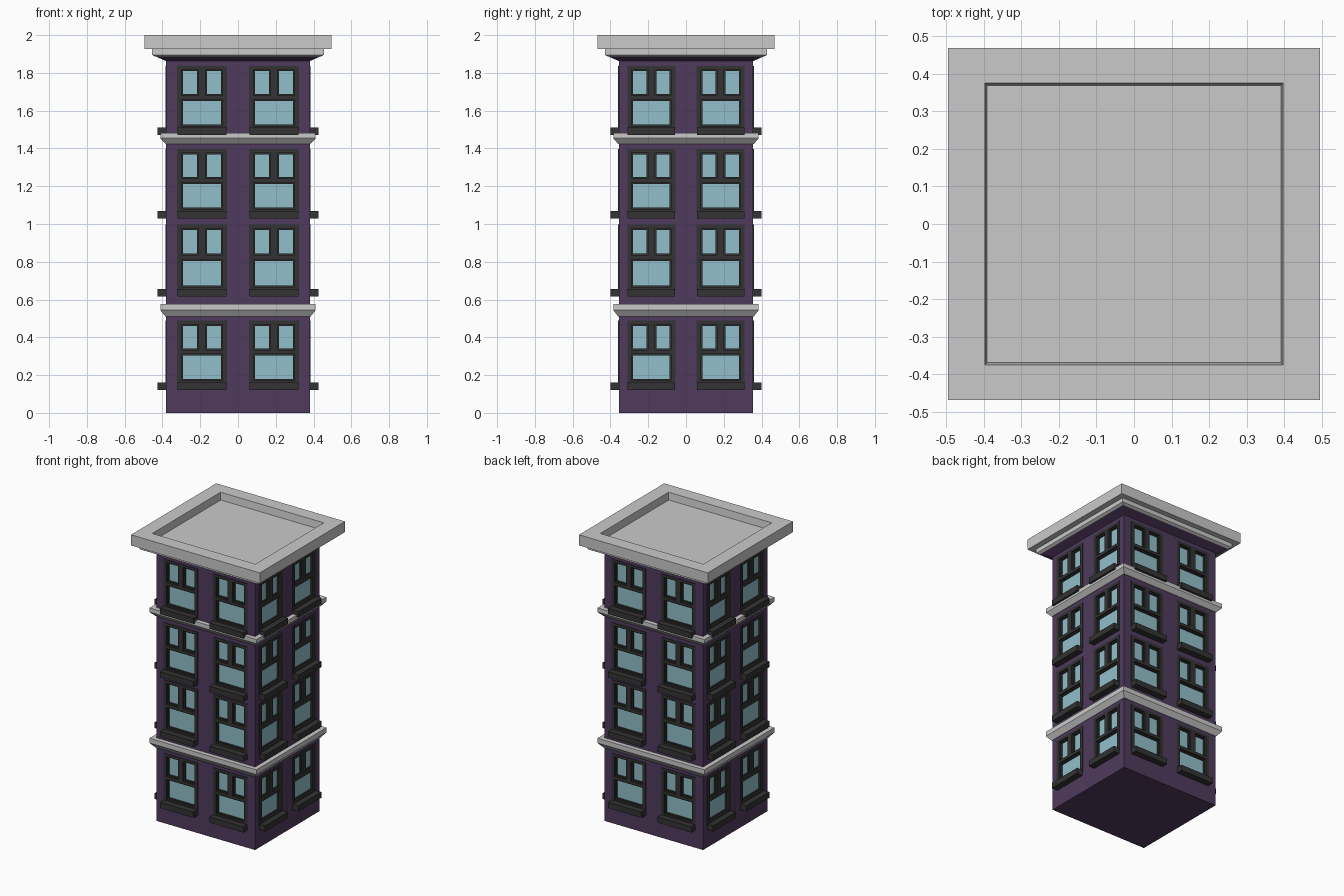
import bpy, bmesh, math
from mathutils import Matrix, Vector

if "Cube" in bpy.data.objects:
    bpy.data.objects.remove(bpy.data.objects["Cube"])


def material(name, rgb):
    m = bpy.data.materials.new(name)
    m.diffuse_color = (*rgb, 1)
    m.use_nodes = True
    m.node_tree.nodes["Principled BSDF"].inputs["Base Color"].default_value = m.diffuse_color
    return m


PURPLE = material("purple wall", (0.080, 0.043, 0.108))
GREY = material("light grey trim", (0.59, 0.59, 0.59))
DARK = material("dark frame", (0.033, 0.033, 0.033))
GLASS = material("blue glass", (0.29, 0.52, 0.59))


def finish(name, bm, mat):
    bmesh.ops.recalc_face_normals(bm, faces=bm.faces)
    me = bpy.data.meshes.new(name)
    bm.to_mesh(me)
    bm.free()
    if mat:
        me.materials.append(mat)
    ob = bpy.data.objects.new(name, me)
    bpy.context.collection.objects.link(ob)
    return ob


def loft(name, rings, mat):
    """Capped stack of rectangular rings (half x, half y, z)."""
    bm = bmesh.new()
    loops = [[bm.verts.new((sx * x, sy * y, z))
              for sx, sy in ((-1, -1), (1, -1), (1, 1), (-1, 1))]
             for x, y, z in rings]
    for a, b in zip(loops, loops[1:]):
        for i in range(4):
            j = (i + 1) % 4
            bm.faces.new((a[i], a[j], b[j], b[i]))
    bm.faces.new(loops[0][::-1])
    bm.faces.new(loops[-1])
    return finish(name, bm, mat)


BX, BY = 0.38, 0.355

# walls with flared top, string courses, cornice with sunken roof
body = loft("walls", [(BX, BY, 0), (BX, BY, 1.862), (0.44, 0.415, 1.889)], PURPLE)


def band(name, z0, z1, z2):
    loft(name, [(BX + .004, BY + .004, z0), (0.408, 0.382, z1),
                (0.411, 0.385, z1 + .004), (0.411, 0.385, z2)], GREY)


loft("cornice", [(0.44, 0.415, 1.887), (0.455, 0.43, 1.896), (0.455, 0.43, 1.926),
                 (0.495, 0.468, 1.926), (0.495, 0.468, 2.0), (0.397, 0.375, 2.0),
                 (0.391, 0.369, 1.95)], GREY)

# window parts are gathered as boxes in wall coordinates (across, height, outward)
frames, panes, sills, cuts = (bmesh.new() for _ in range(4))


def box(bm, place, u, z, d):
    size = Vector((u[1] - u[0], d[1] - d[0], z[1] - z[0]))
    mid = Vector(((u[0] + u[1]) / 2, -(d[0] + d[1]) / 2, (z[0] + z[1]) / 2))
    bmesh.ops.create_cube(bm, size=1, matrix=place @ Matrix.Translation(mid)
                          @ Matrix.Diagonal((*size, 1)))


def window(place, w, h):
    """One sash window; w and h scale its width and height."""
    def bars(grow, half, low, top, d):
        # frame bars around one wide pane and two small panes
        side, mull = .100 * w + grow, .027 * w - grow
        rails = [(low, .058 * h - grow), (.181 * h + grow, .218 * h - grow),
                 (.339 * h + grow, top)]
        for r in rails:
            box(frames, place, (-side, side), r, d)
        box(frames, place, (-mull, mull), (rails[1][1], rails[2][0]), d)
        for s in (-1, 1):
            box(frames, place, sorted((s * side, s * half)), (low, top), d)

    bars(.008, .132 * w, .03, .366 * h, (-.03, .004))
    bars(0, .125 * w, .035, .36 * h, (-.03, -.008))
    box(panes, place, (-.12 * w, .12 * w), (.04, .355 * h), (-.03, -.018))
    box(sills, place, (-.13 * w, .13 * w), (0, .04), (-.01, .045))
    box(cuts, place, (-.124 * w, .124 * w), (.036, .358 * h), (-.03, .03))


FLOORS = [(0.122, 1), (0.615, 1.045), (1.03, 1), (1.47, 1)]
for side in range(4):
    turn = Matrix.Rotation(side * math.pi / 2, 4, 'Z')
    dist, centre, w = ((BY, 0.1905, 1), (BX, 0.183, 0.965))[side % 2]
    for z, h in FLOORS:
        for s in (-1, 1):
            window(turn @ Matrix.Translation((s * centre, -dist, z)), w, h)

band("lower_band", 0.51, 0.54, 0.577)
band("upper_band", 1.424, 1.45, 1.483)
finish("window_frames", frames, DARK)
finish("window_panes", panes, GLASS)
finish("window_sills", sills, DARK)

# cut the window openings into the walls
cutter = finish("opening_cutter", cuts, PURPLE)
cutter.hide_render = True
mod = body.modifiers.new("openings", 'BOOLEAN')
mod.operation = 'DIFFERENCE'
mod.solver = 'EXACT'
mod.object = cutter
bpy.context.view_layer.objects.active = body
bpy.ops.object.modifier_apply(modifier=mod.name)
bpy.data.objects.remove(cutter)
